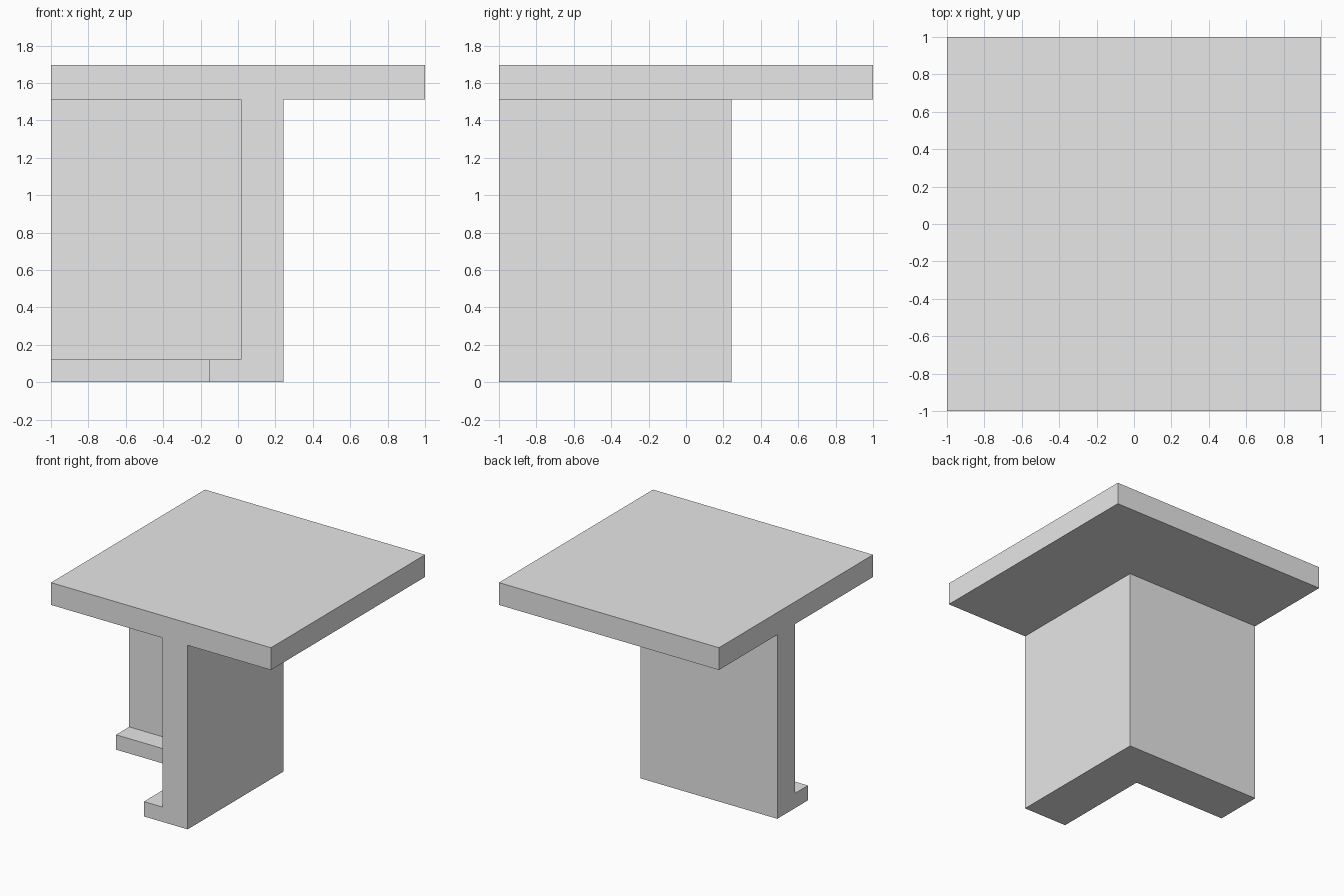
import bpy
import bmesh

# Remove the default object
default = bpy.data.objects.get("Cube")
if default:
    bpy.data.objects.remove(default, do_unlink=True)

# Plain grey material
grey = bpy.data.materials.new("light_grey")
grey.use_nodes = True
colour = (0.8, 0.8, 0.8, 1)
grey.diffuse_color = colour
grey.node_tree.nodes["Principled BSDF"].inputs["Base Color"].default_value = colour

# Key dimensions
HALF = 1.0
TOP, SLAB_UNDER, FOOT_TOP = 1.695, 1.512, 0.122
OUTER, INNER, FOOT = 0.243, 0.015, -0.155

# Cross-section of slab, wall and foot, as (distance outwards, height)
profile = [
    (FOOT, 0), (OUTER, 0), (OUTER, SLAB_UNDER), (HALF, SLAB_UNDER),
    (HALF, TOP), (-HALF, TOP), (-HALF, SLAB_UNDER), (INNER, SLAB_UNDER),
    (INNER, FOOT_TOP), (FOOT, FOOT_TOP),
]

# Sweep the section round a mitred right-angle corner
bm = bmesh.new()
stations = [
    [bm.verts.new((u, -HALF, z)) for u, z in profile],
    [bm.verts.new((u, u, z)) for u, z in profile],
    [bm.verts.new((-HALF, u, z)) for u, z in profile],
]
for a, b in zip(stations, stations[1:]):
    for i in range(len(profile)):
        j = (i + 1) % len(profile)
        bm.faces.new((a[i], a[j], b[j], b[i]))

# Close both ends, then merge the inner slab corner and coplanar faces
bm.faces.new(stations[0])
bm.faces.new(stations[-1])
bmesh.ops.remove_doubles(bm, verts=bm.verts[:], dist=0.0001)
bmesh.ops.dissolve_limit(bm, angle_limit=0.01, verts=bm.verts[:], edges=bm.edges[:])
bmesh.ops.recalc_face_normals(bm, faces=bm.faces[:])

mesh = bpy.data.meshes.new("corner_wall_with_slab")
bm.to_mesh(mesh)
bm.free()
mesh.materials.append(grey)
corner = bpy.data.objects.new("corner_wall_with_slab", mesh)
bpy.context.collection.objects.link(corner)
